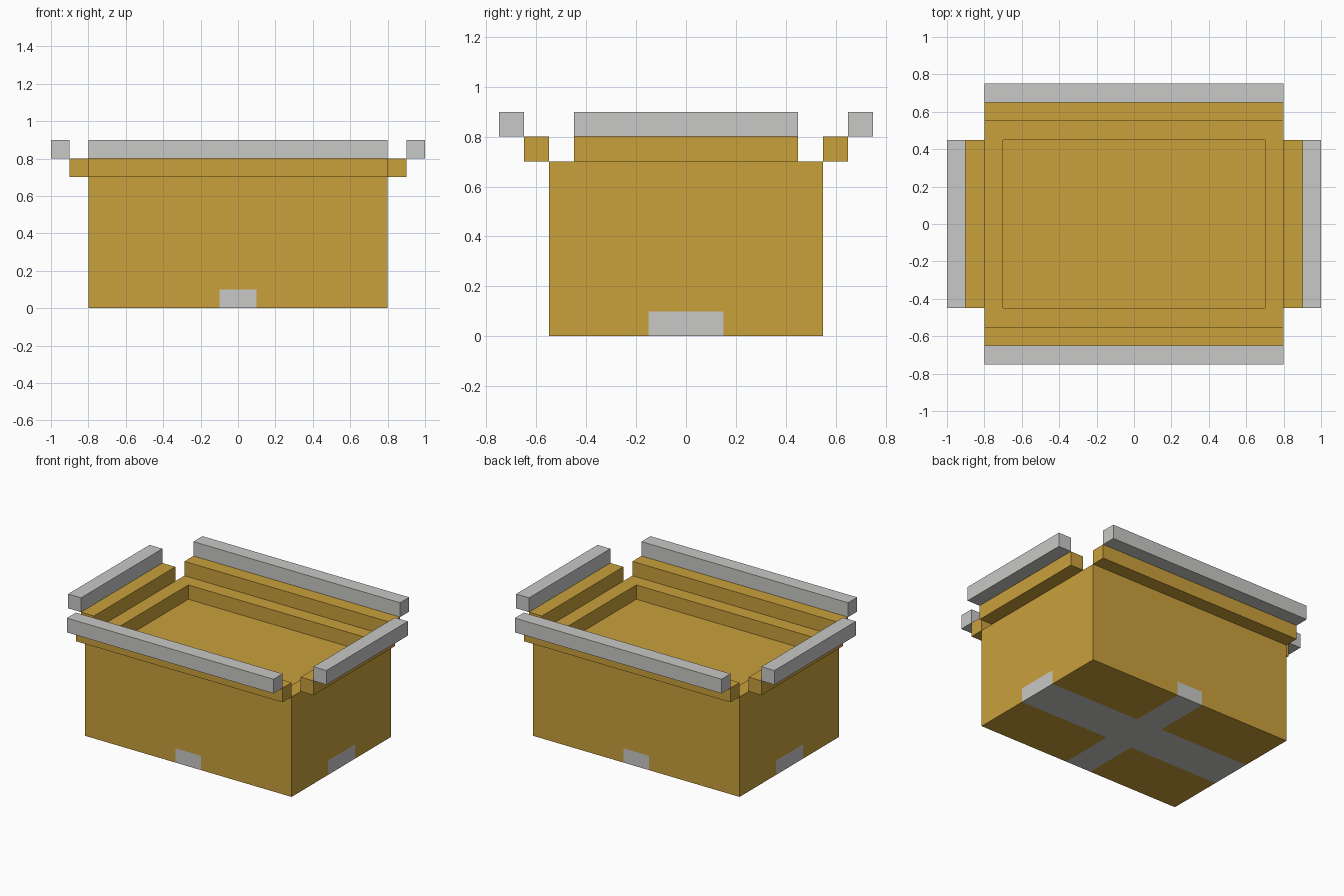
import bpy, bmesh
from mathutils import Vector

if "Cube" in bpy.data.objects:
    bpy.data.objects.remove(bpy.data.objects["Cube"])


def material(name, rgb):
    m = bpy.data.materials.new(name)
    m.diffuse_color = (*rgb, 1)
    m.use_nodes = True
    m.node_tree.nodes["Principled BSDF"].inputs["Base Color"].default_value = m.diffuse_color
    return m


gold = material("gold", (0.584, 0.352, 0.044))
grey = material("light grey", (0.578, 0.578, 0.571))


def add_box(bm, lo, hi):
    lo, hi = Vector(lo), Vector(hi)
    geo = bmesh.ops.create_cube(bm, size=1)
    for v in geo["verts"]:
        v.co = (lo + hi) / 2 + v.co * (hi - lo)


def finish(bm, name, *mats):
    me = bpy.data.meshes.new(name)
    bm.to_mesh(me)
    bm.free()
    for m in mats:
        me.materials.append(m)
    ob = bpy.data.objects.new(name, me)
    bpy.context.collection.objects.link(ob)
    return ob


def box(name, lo, hi, mat):
    bm = bmesh.new()
    add_box(bm, lo, hi)
    return finish(bm, name, mat)


# Body: box with a shallow tray sunk into the top
bm = bmesh.new()
add_box(bm, (-0.8, -0.55, 0), (0.8, 0.55, 0.7))
top = max(bm.faces, key=lambda f: f.calc_center_median().z)
bmesh.ops.inset_region(bm, faces=[top], thickness=0.1, use_even_offset=True)
tray = bmesh.ops.extrude_face_region(bm, geom=[top])
bmesh.ops.delete(bm, geom=[top], context="FACES_ONLY")
for v in tray["geom"]:
    if isinstance(v, bmesh.types.BMVert):
        v.co.z = 0.6

# Cut lines for the crossed grey bands under the body
for co, no in (((0.1, 0, 0), (1, 0, 0)), ((-0.1, 0, 0), (1, 0, 0)),
               ((0, 0.15, 0), (0, 1, 0)), ((0, -0.15, 0), (0, 1, 0)),
               ((0, 0, 0.1), (0, 0, 1))):
    bmesh.ops.bisect_plane(bm, geom=bm.verts[:] + bm.edges[:] + bm.faces[:],
                           plane_co=co, plane_no=no)
bmesh.ops.recalc_face_normals(bm, faces=bm.faces[:])
for f in bm.faces:
    c = f.calc_center_median()
    if c.z < 0.1 and (abs(c.x) < 0.1 or abs(c.y) < 0.15):
        f.material_index = 1
finish(bm, "body", gold, grey)

# Stepped rim: a gold rail, then a grey rail further out and higher
for step, mat, label in ((0, gold, "lower_rail"), (0.1, grey, "upper_rail")):
    z0, z1 = 0.7 + step, 0.8 + step
    for s, fb, lr in ((-1, "front", "left"), (1, "back", "right")):
        y, x = s * (0.6 + step), s * (0.85 + step)
        box(f"{fb}_{label}", (-0.8, y - 0.05, z0), (0.8, y + 0.05, z1), mat)
        box(f"{lr}_{label}", (x - 0.05, -0.45, z0), (x + 0.05, 0.45, z1), mat)
